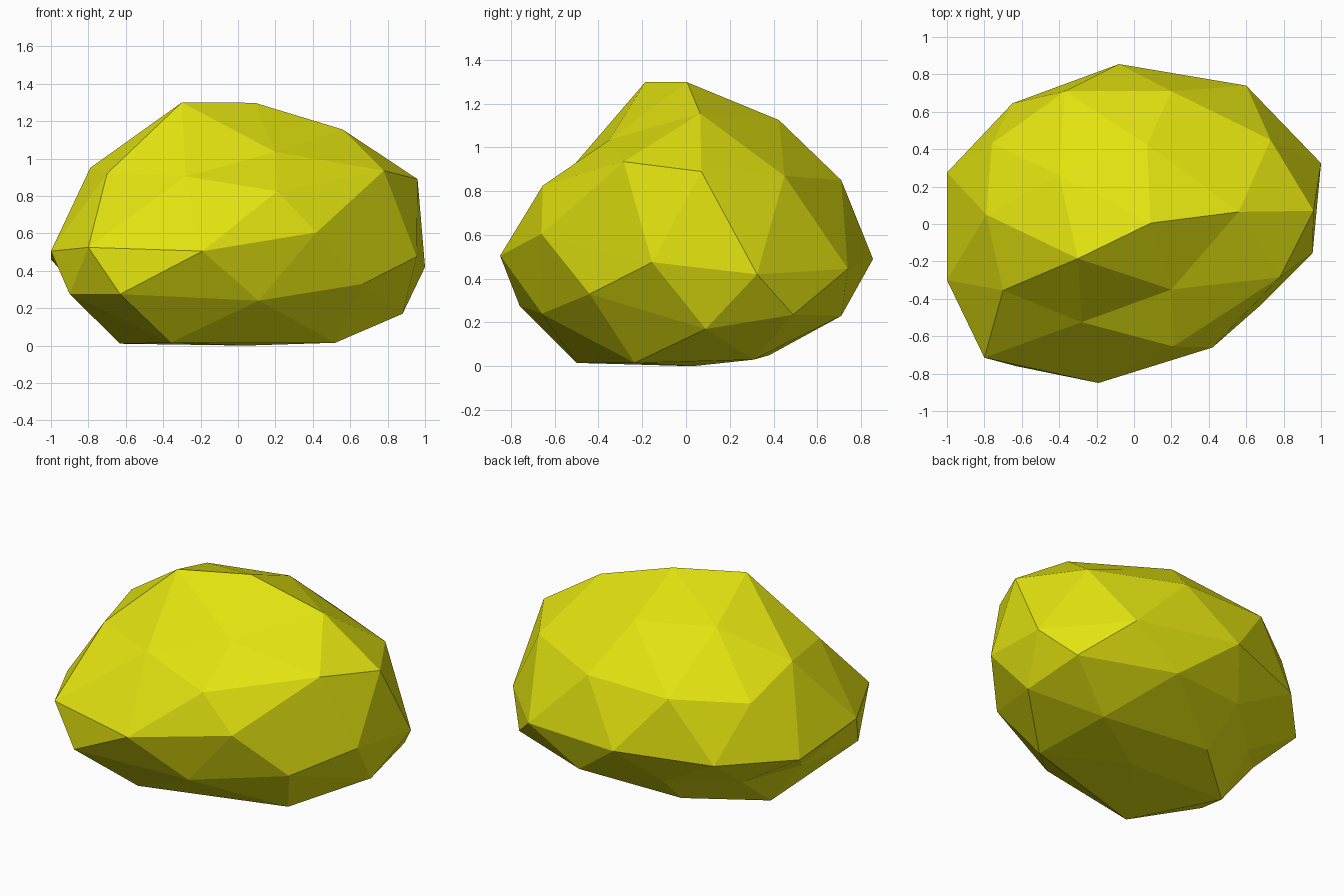
import bpy, bmesh, math

# Ring profiles of the boulder, bottom to top, each counter-clockwise from +x
RINGS = [
    [(0.04, 0.03, 0.0)],
    [(0.49, 0.31, 0.03), (-0.235, 0.38, 0.05), (-0.63, 0.04, 0.01),
     (-0.36, -0.50, 0.015), (0.52, -0.235, 0.015)],
    [(0.88, 0.09, 0.17), (0.84, 0.49, 0.235), (0.26, 0.71, 0.23), (-0.27, 0.62, 0.26),
     (-0.61, 0.30, 0.22), (-0.855, 0.055, 0.30), (-0.90, -0.46, 0.275),
     (-0.63, -0.76, 0.275), (0.11, -0.66, 0.24), (0.67, -0.44, 0.33)],
    [(1.0, 0.325, 0.42), (0.60, 0.74, 0.445), (-0.08, 0.855, 0.49), (-0.65, 0.645, 0.465),
     (-1.0, 0.275, 0.46), (-1.0, -0.30, 0.505), (-0.80, -0.715, 0.525),
     (-0.19, -0.85, 0.505), (0.42, -0.66, 0.605), (0.955, -0.155, 0.475)],
    [(0.96, 0.07, 0.89), (0.73, 0.45, 0.87), (0.20, 0.71, 0.85), (-0.37, 0.71, 0.845),
     (-0.76, 0.43, 0.815), (-0.79, 0.05, 0.95), (-0.70, -0.355, 0.92),
     (-0.28, -0.525, 0.905), (0.21, -0.655, 0.825), (0.78, -0.285, 0.935)],
    [(0.56, 0.065, 1.155), (0.07, 0.425, 1.125), (-0.40, 0.26, 1.145),
     (-0.30, -0.185, 1.30), (0.20, -0.35, 1.035)],
    [(0.09, 0.005, 1.298)],
]


def ring_index(z):
    """Ring of an icosphere vertex, from its height."""
    return sum(z > limit for limit in (-0.95, -0.7, -0.2, 0.2, 0.7, 0.95))


# Low-poly icosphere sculpted ring by ring into the boulder
bm = bmesh.new()
bmesh.ops.create_icosphere(bm, subdivisions=2, radius=1)
groups = [[] for _ in RINGS]
for v in bm.verts:
    groups[ring_index(v.co.z)].append(v)
for verts, points in zip(groups, RINGS):
    verts.sort(key=lambda v: (math.atan2(v.co.y, v.co.x) + 0.05) % math.tau)
    for v, p in zip(verts, points):
        v.co = p
bmesh.ops.recalc_face_normals(bm, faces=bm.faces)

mesh = bpy.data.meshes.new("boulder")
bm.to_mesh(mesh)
bm.free()
boulder = bpy.data.objects.new("boulder", mesh)
bpy.context.collection.objects.link(boulder)

# Single flat yellow
yellow = bpy.data.materials.new("yellow stone")
yellow.diffuse_color = (0.76, 0.76, 0.005, 1)
mesh.materials.append(yellow)
